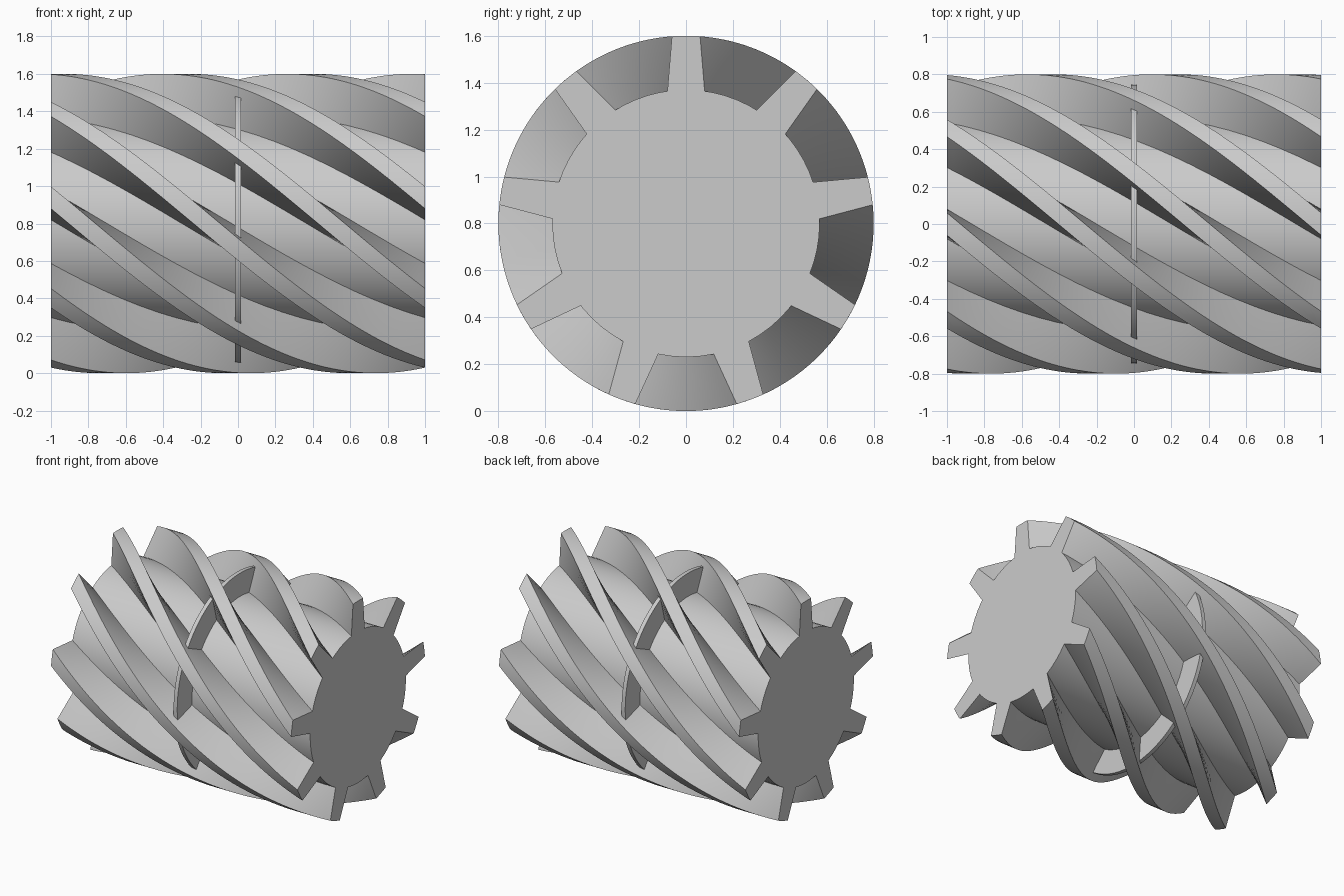
import bpy, bmesh
from math import cos, sin, pi, radians

CENTRE_Z = 0.8
OUTER, CORE, RING = 0.8, 0.57, 0.745
TEETH, TWIST, STEPS = 9, radians(120), 60

cube = bpy.data.objects.get("Cube")
if cube:
    bpy.data.objects.remove(cube, do_unlink=True)

steel = bpy.data.materials.new("grey_steel")
colour = (0.6, 0.6, 0.6, 1)
steel.diffuse_color = colour
steel.use_nodes = True
steel.node_tree.nodes["Principled BSDF"].inputs["Base Color"].default_value = colour


def finish(name, bm):
    """Turn a bmesh into a smooth-shaded object with sharp edges kept."""
    bmesh.ops.recalc_face_normals(bm, faces=bm.faces[:])
    mesh = bpy.data.meshes.new(name)
    bm.to_mesh(mesh)
    bm.free()
    mesh.materials.append(steel)
    obj = bpy.data.objects.new(name, mesh)
    bpy.context.collection.objects.link(obj)
    bpy.ops.object.select_all(action="DESELECT")
    obj.select_set(True)
    bpy.context.view_layer.objects.active = obj
    bpy.ops.object.shade_smooth_by_angle(angle=radians(30))
    return obj


def sweep(name, profile, half_length, twist, steps):
    """Sweep a polar (radius, angle) profile along x, turning it on the way."""
    bm = bmesh.new()
    rings = []
    for i in range(steps + 1):
        t = i / steps
        x = half_length * (2 * t - 1)
        turn = twist * (t - 1)
        rings.append([bm.verts.new((x, r * cos(a + turn), CENTRE_Z + r * sin(a + turn)))
                      for r, a in profile])
    n = len(profile)
    for lower, upper in zip(rings, rings[1:]):
        for j in range(n):
            k = (j + 1) % n
            bm.faces.new((lower[j], lower[k], upper[k], upper[j]))
    bm.faces.new(rings[0])
    bm.faces.new(rings[-1])
    return finish(name, bm)


def circle(radius, sides):
    return [(radius, 2 * pi * i / sides) for i in range(sides)]


# Solid core and the thin collar around its middle
sweep("core", circle(CORE, 64), 1, 0, 1)
sweep("collar", circle(RING, 96), 0.015, 0, 1)

# Helical teeth: tapered flanks and a rounded tip, rooted inside the core
ROOT_HALF, TIP_HALF = radians(8), radians(4.3)
for i in range(TEETH):
    mid = pi / 2 + 2 * pi * i / TEETH
    tip = [(OUTER, mid + TIP_HALF * s / 2) for s in range(-2, 3)]
    profile = ([(CORE - 0.04, mid - ROOT_HALF), (CORE, mid - ROOT_HALF)] + tip +
               [(CORE, mid + ROOT_HALF), (CORE - 0.04, mid + ROOT_HALF)])
    sweep(f"helical_tooth_{i + 1}", profile, 1, TWIST, STEPS)
